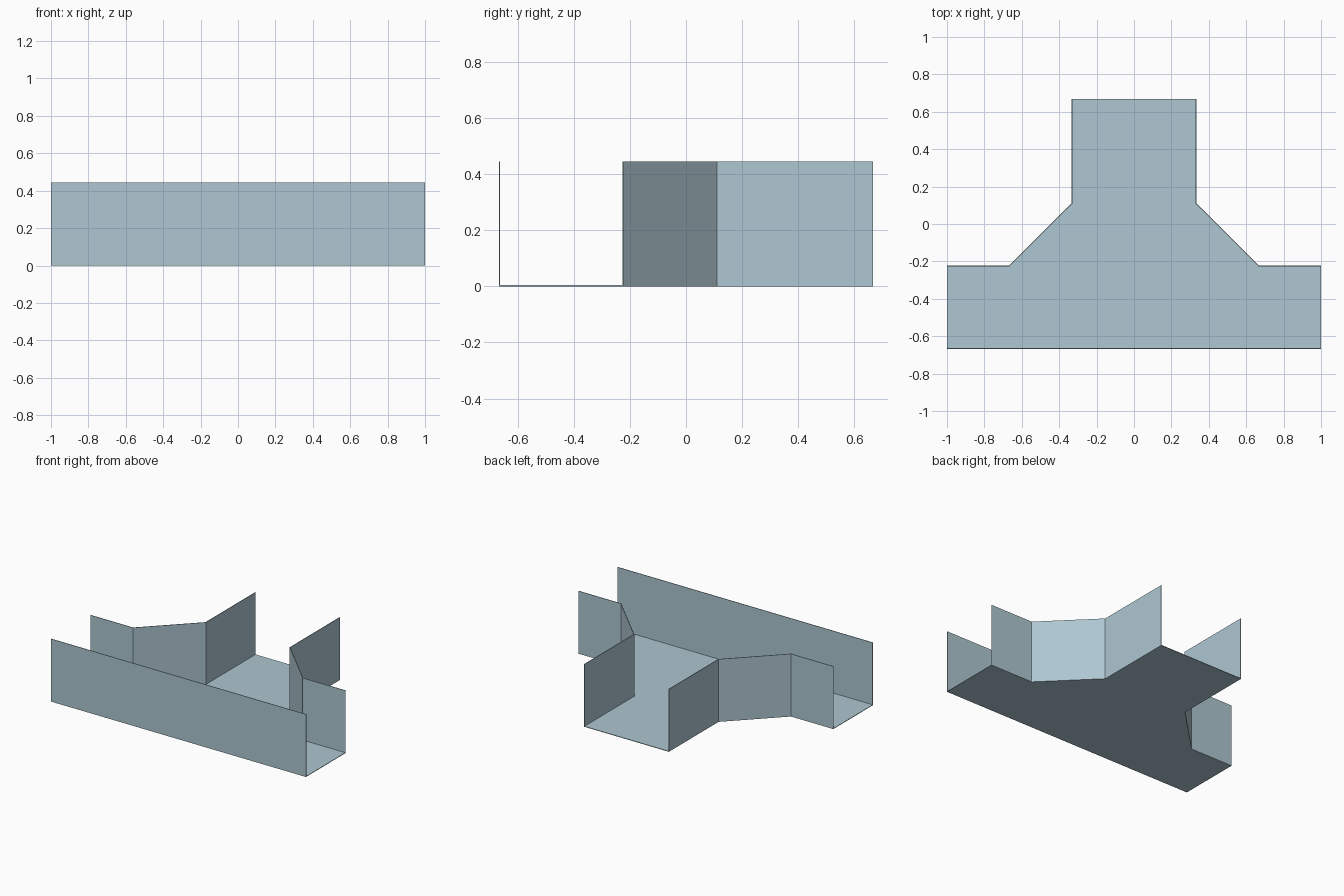
import bpy

# Remove the default cube
cube = bpy.data.objects.get("Cube")
if cube:
    bpy.data.objects.remove(cube, do_unlink=True)

HEIGHT = 0.444
SHEET = 0.004

# Painted sheet metal
steel = bpy.data.materials.new("pale blue grey steel")
steel.use_nodes = True
COLOUR = (0.42, 0.57, 0.64, 1)
steel.diffuse_color = COLOUR
steel.node_tree.nodes["Principled BSDF"].inputs["Base Color"].default_value = COLOUR


def sheet_part(name, verts, faces):
    """Make an outward-facing sheet and thicken it inwards."""
    mesh = bpy.data.meshes.new(name)
    mesh.from_pydata(verts, [], faces)
    mesh.materials.append(steel)
    obj = bpy.data.objects.new(name, mesh)
    bpy.context.collection.objects.link(obj)
    solid = obj.modifiers.new("sheet thickness", "SOLIDIFY")
    solid.thickness = SHEET
    solid.offset = -1
    solid.use_even_offset = True
    return obj


def wall(name, path):
    """Raise a folded wall along a counter-clockwise path."""
    n = len(path)
    verts = [(x, y, z) for z in (SHEET, HEIGHT) for x, y in path]
    faces = [(i, i + 1, n + i + 1, n + i) for i in range(n - 1)]
    return sheet_part(name, verts, faces)


# Plan of the tee: straight run in front, branch at the back
front_edge = [(-1, -0.667), (1, -0.667)]
left_edge = [(1, -0.222), (0.667, -0.222), (0.333, 0.111), (0.333, 0.667)]
right_edge = [(-x, y) for x, y in reversed(left_edge)]

# Floor, facing down
outline = front_edge + left_edge + right_edge
sheet_part("floor", [(x, y, 0) for x, y in outline],
           [tuple(reversed(range(len(outline))))])

# Walls; the three channel ends stay open
wall("front_wall", front_edge)
wall("left_branch_wall", left_edge)
wall("right_branch_wall", right_edge)
